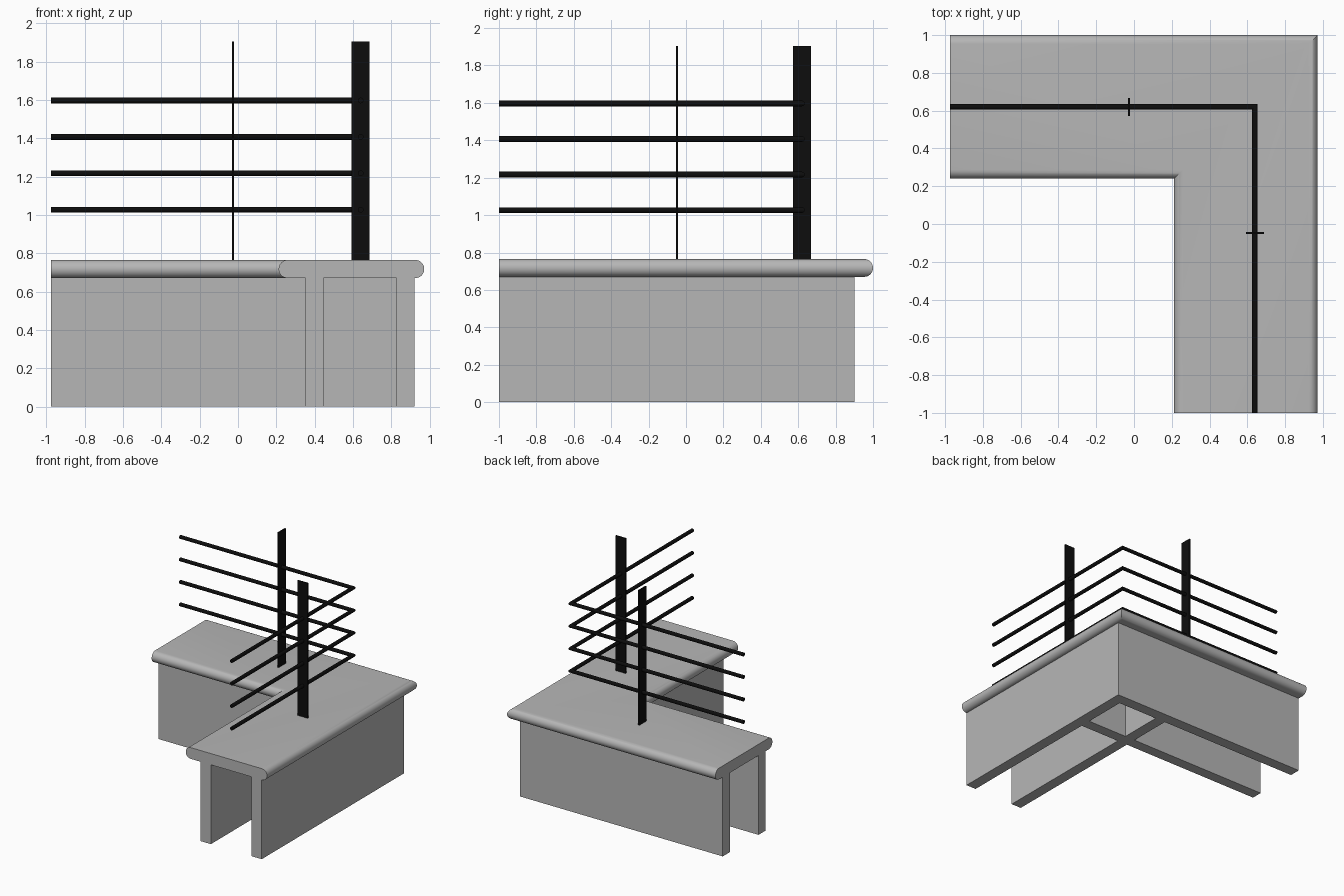
import bpy, bmesh, math

if "Cube" in bpy.data.objects:
    bpy.data.objects.remove(bpy.data.objects["Cube"])

X0, Y0 = -0.975, -1.0          # open ends of the two arms
SLAB_LOW, SLAB_TOP, TOP = 0.67, 0.765, 1.905
RX, RY = 0.64, 0.62            # fence corner


def material(name, rgb):
    m = bpy.data.materials.new(name)
    m.diffuse_color = (*rgb, 1)
    m.use_nodes = True
    m.node_tree.nodes["Principled BSDF"].inputs["Base Color"].default_value = m.diffuse_color
    return m


concrete = material("concrete grey", (0.47, 0.47, 0.47))
black = material("black metal", (0.004, 0.004, 0.004))


def finish(name, bm, mat, smooth=False):
    bmesh.ops.recalc_face_normals(bm, faces=bm.faces)
    me = bpy.data.meshes.new(name)
    bm.to_mesh(me)
    bm.free()
    me.materials.append(mat)
    ob = bpy.data.objects.new(name, me)
    bpy.context.collection.objects.link(ob)
    if smooth:
        bpy.ops.object.select_all(action='DESELECT')
        ob.select_set(True)
        bpy.context.view_layer.objects.active = ob
        bpy.ops.object.shade_smooth_by_angle(angle=math.radians(35))
    return ob


def sweep_corner(name, profile, cx, cy, mat):
    """Sweep an (offset, z) profile along the L path with a mitred corner."""
    bm = bmesh.new()
    rings = [[bm.verts.new(p) for p in ring] for ring in (
        [(X0, cy + o, z) for o, z in profile],
        [(cx + o, cy + o, z) for o, z in profile],
        [(cx + o, Y0, z) for o, z in profile])]
    n = len(profile)
    for a, b in zip(rings, rings[1:]):
        for i in range(n):
            j = (i + 1) % n
            bm.faces.new((a[i], a[j], b[j], b[i]))
    bm.faces.new(rings[0])
    bm.faces.new(rings[2])
    return finish(name, bm, mat, True)


def box(name, center, size, mat):
    bm = bmesh.new()
    bmesh.ops.create_cube(bm, size=1)
    for v in bm.verts:
        v.co = [c + s * k for c, s, k in zip(center, size, v.co)]
    return finish(name, bm, mat)


# Supporting walls: crossing strips of a plan grid, extruded upwards
xs = [X0, 0.352, 0.447, 0.827, 0.922]
ys = [Y0, 0.33, 0.425, 0.805, 0.902]
bm = bmesh.new()
grid = [[bm.verts.new((x, y, 0)) for y in ys] for x in xs]
for i in range(4):
    for j in range(4):
        if i % 2 or j % 2:
            bm.faces.new((grid[i][j], grid[i + 1][j], grid[i + 1][j + 1], grid[i][j + 1]))
bmesh.ops.delete(bm, geom=[v for v in bm.verts if not v.link_faces], context='VERTS')
ext = bmesh.ops.extrude_face_region(bm, geom=bm.faces[:], use_keep_orig=True)
for v in ext["geom"]:
    if isinstance(v, bmesh.types.BMVert):
        v.co.z = SLAB_LOW
finish("support_walls", bm, concrete)

# Coping slab with half-round long edges
r = (SLAB_TOP - SLAB_LOW) / 2
zm = SLAB_LOW + r
half = 0.38
profile = []
for side in (1, -1):
    for k in range(17):
        a = math.pi * (k / 16 - 0.5)
        profile.append((side * (half - r + r * math.cos(a)), zm + side * r * math.sin(a)))
sweep_corner("coping_slab", profile, 0.592, 0.62, concrete)

# Four round rails bent round the corner
for n in range(4):
    z = 1.027 + 0.19 * n
    circle = [(0.015 * math.cos(k * math.pi / 8), z + 0.015 * math.sin(k * math.pi / 8))
              for k in range(16)]
    sweep_corner(f"rail_{n + 1}", circle, RX, RY, black)

# Flat bar posts, one on each arm
zc, h = (SLAB_TOP + TOP) / 2, TOP - SLAB_TOP
box("post_back", (-0.026, RY, zc), (0.011, 0.095, h), black)
box("post_right", (RX, -0.047, zc), (0.095, 0.011, h), black)
